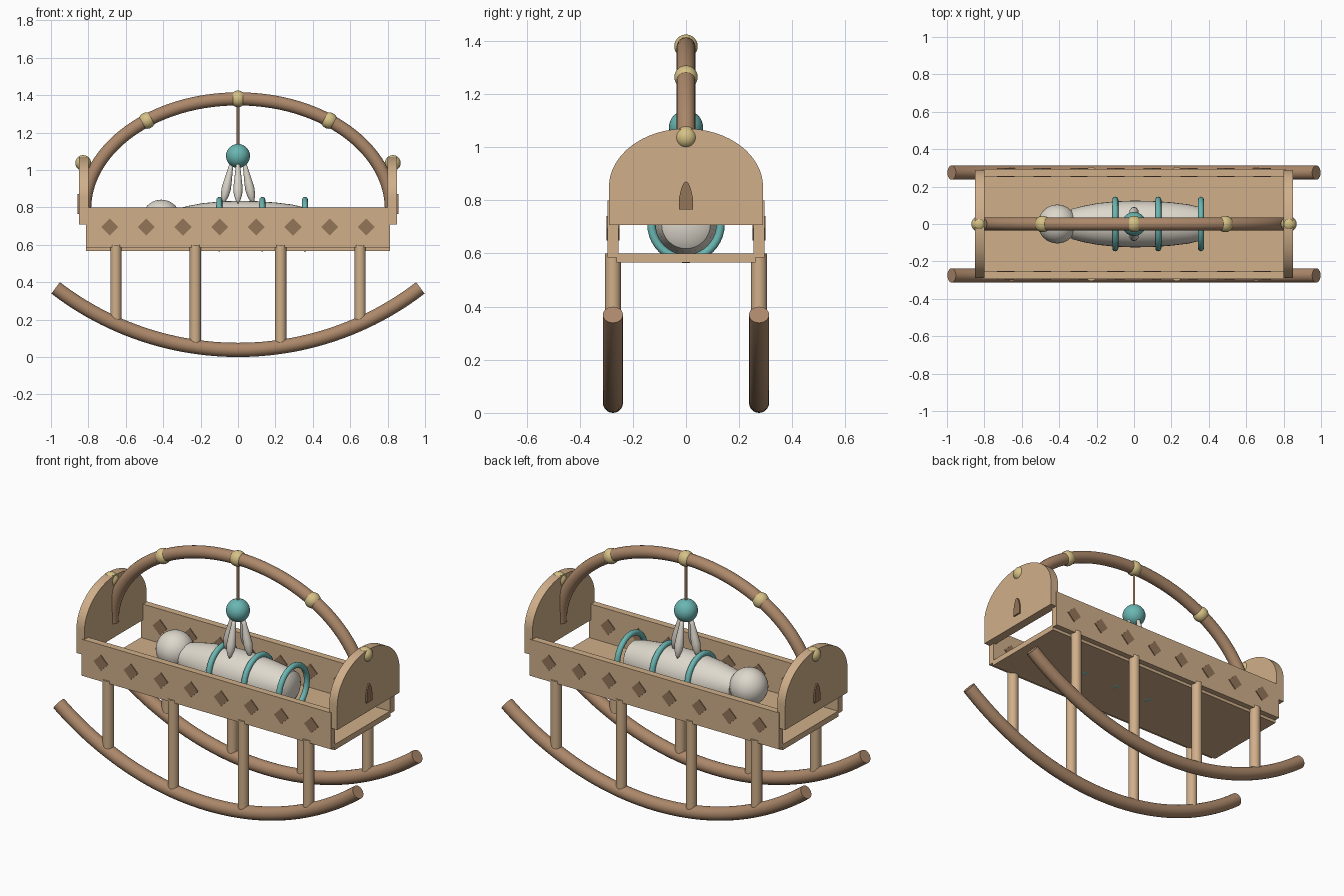
import bpy, bmesh, math
from mathutils import Vector, Matrix

if "Cube" in bpy.data.objects:
    bpy.data.objects.remove(bpy.data.objects["Cube"])


def material(name, rgb):
    m = bpy.data.materials.new(name)
    lin = [((c / 255 + 0.055) / 1.055) ** 2.4 for c in rgb]
    m.diffuse_color = (*lin, 1)
    m.use_nodes = True
    m.node_tree.nodes["Principled BSDF"].inputs["Base Color"].default_value = m.diffuse_color
    return m


LIGHT = material("light wood", (208, 175, 138))
BROWN = material("brown wood", (172, 136, 106))
INLAY = material("inlay wood", (148, 117, 89))
GOLD = material("straw gold", (214, 194, 134))
TEAL = material("teal", (106, 182, 178))
CREAM = material("cream cloth", (222, 216, 204))


def finish(name, bm, mat, smooth=True):
    bmesh.ops.recalc_face_normals(bm, faces=bm.faces)
    me = bpy.data.meshes.new(name)
    bm.to_mesh(me)
    bm.free()
    me.materials.append(mat)
    ob = bpy.data.objects.new(name, me)
    bpy.context.collection.objects.link(ob)
    if smooth:
        bpy.ops.object.select_all(action='DESELECT')
        bpy.context.view_layer.objects.active = ob
        ob.select_set(True)
        bpy.ops.object.shade_smooth_by_angle(angle=math.radians(40))
    return ob


def box(name, lo, hi, mat):
    bm = bmesh.new()
    bmesh.ops.create_cube(bm, size=1)
    lo, hi = Vector(lo), Vector(hi)
    for v in bm.verts:
        v.co = (lo + hi) / 2 + v.co * (hi - lo)
    return finish(name, bm, mat, False)


def ball(name, centre, r, mat):
    bm = bmesh.new()
    bmesh.ops.create_uvsphere(bm, u_segments=32, v_segments=20, radius=r,
                              matrix=Matrix.Translation(centre))
    return finish(name, bm, mat)


def prism(name, pts, axis, a, b, mat):
    """Extrude a 2D outline along x (points are y,z) or y (points are x,z)."""
    bm = bmesh.new()
    place = (lambda u, w, d: (d, u, w)) if axis == 'x' else (lambda u, w, d: (u, d, w))
    f = bm.faces.new([bm.verts.new(place(u, w, a)) for u, w in pts])
    new = bmesh.ops.extrude_face_region(bm, geom=[f])['geom']
    shift = Vector(place(0, 0, b - a))
    bmesh.ops.translate(bm, vec=shift, verts=[v for v in new if isinstance(v, bmesh.types.BMVert)])
    return finish(name, bm, mat)


def tube(name, path, r, mat, n=20):
    """Round rod swept along a path lying in an xz plane."""
    path = [Vector(p) for p in path]
    bm, rings = bmesh.new(), []
    for i, p in enumerate(path):
        t = (path[min(i + 1, len(path) - 1)] - path[max(i - 1, 0)]).normalized()
        side = Vector((0, 1, 0))
        up = t.cross(side)
        rings.append([bm.verts.new(p + r * (math.cos(k * math.tau / n) * side
                      + math.sin(k * math.tau / n) * up)) for k in range(n)])
    for A, B in zip(rings, rings[1:]):
        for k in range(n):
            bm.faces.new((A[k], A[(k + 1) % n], B[(k + 1) % n], B[k]))
    bm.faces.new(rings[0])
    bm.faces.new(rings[-1])
    return finish(name, bm, mat)


def lathe(name, profile, matrix, mat, n=32):
    """Spin (radius, height) points about z, then place with a matrix."""
    bm = bmesh.new()
    vs = [bm.verts.new((r, 0, h)) for r, h in profile]
    es = [bm.edges.new(p) for p in zip(vs, vs[1:])]
    bmesh.ops.spin(bm, geom=vs + es, cent=(0, 0, 0), axis=(0, 0, 1),
                   angle=math.tau, steps=n, use_duplicate=False)
    bmesh.ops.remove_doubles(bm, verts=bm.verts, dist=1e-4)
    bm.transform(matrix)
    return finish(name, bm, mat)


# Rockers: circular arcs
R, TUBE = 1.6, 0.038
END = math.asin(0.975 / R)


def rocker_z(x):
    return TUBE + R - math.sqrt(R * R - x * x)


for s, side in ((-1, "front"), (1, "back")):
    y = 0.275 * s
    angles = [END * (i / 24 - 1) for i in range(49)]
    tube(f"{side}_rocker", [(R * math.sin(a), y, TUBE + R - R * math.cos(a)) for a in angles], TUBE, BROWN)
    # Posts between rocker and basket
    for i, x in enumerate((-0.653, -0.228, 0.228, 0.653)):
        tube(f"{side}_post_{i + 1}", [(x, y, rocker_z(x)), (x, y, 0.6)], 0.03, LIGHT)
    # Side rail with diamond inlays showing on both faces
    box(f"{side}_rail", (-0.812, y - 0.02, 0.585), (0.812, y + 0.02, 0.8), LIGHT)
    for i in range(8):
        x, d = (i - 3.5) * 0.196, 0.046
        prism(f"{side}_diamond_{i + 1}", [(x - d, 0.695), (x, 0.695 - d), (x + d, 0.695), (x, 0.695 + d)],
              'y', y - 0.025, y + 0.025, INLAY)

# Floor
box("floor", (-0.812, -0.262, 0.567), (0.812, 0.262, 0.6), LIGHT)

# Arched end boards with pointed slot plates and knobs
board = [(-0.29, 0.707), (0.29, 0.707)]
board += [(0.29 * math.cos(a), 0.85 + 0.22 * math.sin(a)) for a in (math.pi * i / 32 for i in range(33))]
slot = [(-0.027, 0.765), (0.027, 0.765), (0.026, 0.81), (0.018, 0.845), (0.008, 0.866),
        (0, 0.872), (-0.008, 0.866), (-0.018, 0.845), (-0.026, 0.81)]
for s, side in ((-1, "left"), (1, "right")):
    prism(f"{side}_end_board", board, 'x', 0.798 * s, 0.85 * s, LIGHT)
    prism(f"{side}_slot_plate", slot, 'x', 0.84 * s, 0.858 * s, INLAY)
    ball(f"{side}_knob", (0.828 * s, 0, 1.037), 0.042, GOLD)

# Overhead arch with knots
tube("arch", [(-0.82 * math.cos(a), 0, 0.79 + 0.59 * math.sin(a))
              for a in (math.pi * i / 64 for i in range(65))], 0.035, BROWN)
for i, (x, z) in enumerate(((-0.487, 1.264), (0, 1.38), (0.487, 1.264))):
    ball(f"arch_knot_{i + 1}", (x, 0, z), 0.044, GOLD)

# Hanging mobile: cord, ball and four petals
tube("mobile_cord", [(0, 0, 1.1), (0, 0, 1.37)], 0.007, BROWN, 12)
ball("mobile_ball", (0, 0, 1.075), 0.064, TEAL)
petal = [(0, 0), (0.011, -0.01), (0.016, -0.05), (0.024, -0.11), (0.028, -0.15),
         (0.024, -0.185), (0.013, -0.215), (0, -0.23)]
for i in range(4):
    m = (Matrix.Rotation(i * math.pi / 2, 4, 'Z') @ Matrix.Translation((0.032, 0, 1.045))
         @ Matrix.Rotation(-0.21, 4, 'Y') @ Matrix.Diagonal((0.9, 0.9, 1, 1)))
    lathe(f"mobile_petal_{i + 1}", petal, m, CREAM, 16)

# Swaddled baby: body, head and teal bands
body = [(0, -0.335), (0.08, -0.335), (0.097, -0.27), (0.112, -0.19), (0.122, -0.09), (0.125, 0),
        (0.123, 0.1), (0.116, 0.2), (0.105, 0.29), (0.092, 0.345), (0.06, 0.365), (0, 0.37)]
along_x = Matrix.Translation((0, 0, 0.71)) @ Matrix.Rotation(math.pi / 2, 4, 'Y')
lathe("baby_body", body, along_x, CREAM)
ball("baby_head", (-0.41, 0, 0.737), 0.104, CREAM)
for i, x in enumerate((-0.1, 0.13, 0.358)):
    band = [(0.13 + 0.016 * math.cos(a), 0.016 * math.sin(a)) for a in (math.tau * k / 12 for k in range(13))]
    lathe(f"baby_band_{i + 1}", band, Matrix.Translation((x, 0, 0)) @ along_x, TEAL, 40)
